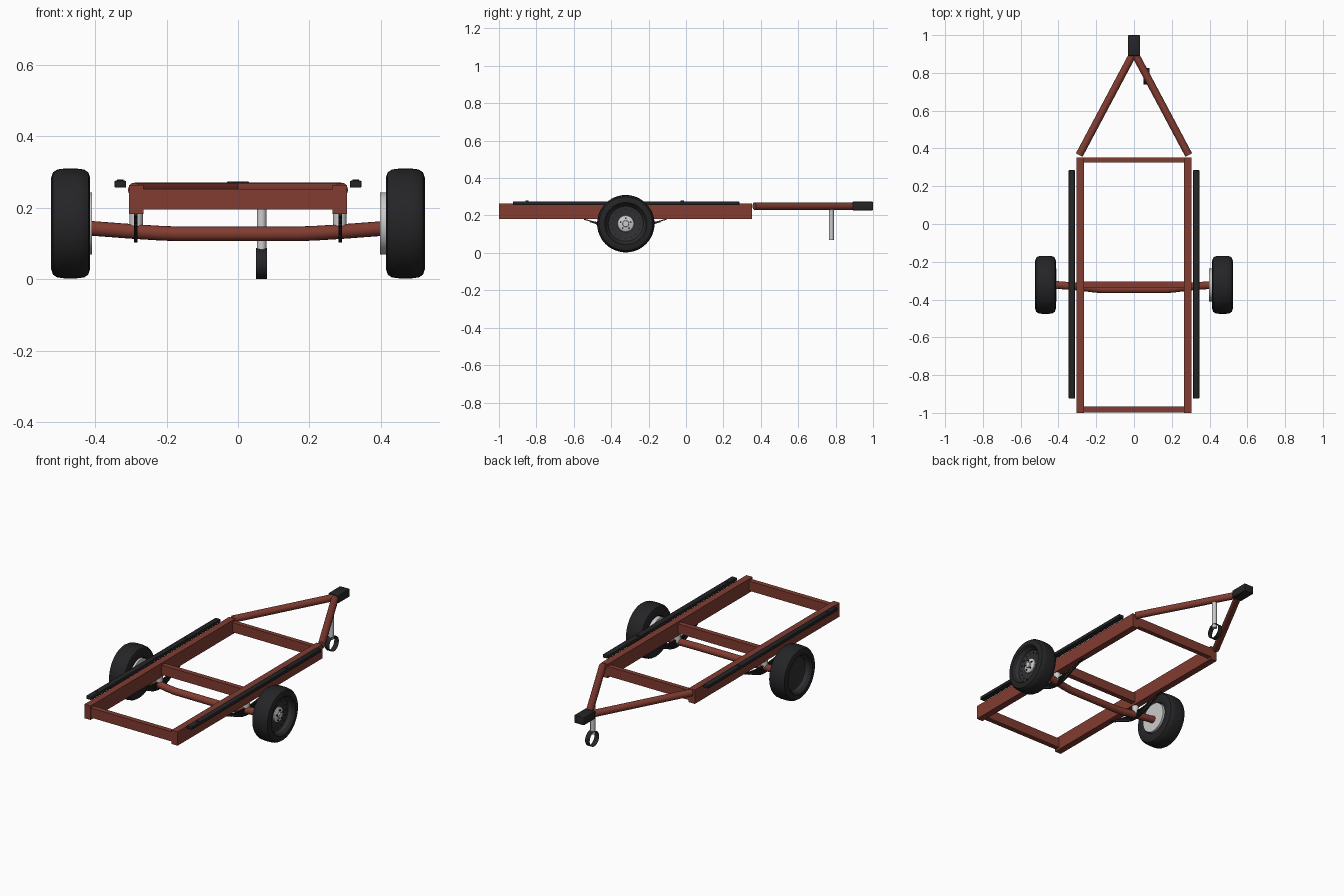
import bpy, bmesh, math
from mathutils import Vector

if "Cube" in bpy.data.objects:
    bpy.data.objects.remove(bpy.data.objects["Cube"])

def material(name, rgb):
    m = bpy.data.materials.new(name)
    m.diffuse_color = (*rgb, 1)
    m.use_nodes = True
    m.node_tree.nodes["Principled BSDF"].inputs["Base Color"].default_value = m.diffuse_color
    return m

RED = material("red_paint", (0.22, 0.045, 0.03))
BLACK = material("black", (0.018, 0.018, 0.02))
DARK = material("dark_rim", (0.03, 0.03, 0.033))

def finish(ob, mat, smooth=True):
    if mat:
        ob.data.materials.append(mat)
    bpy.ops.object.select_all(action='DESELECT')
    ob.select_set(True)
    bpy.context.view_layer.objects.active = ob
    if smooth:
        bpy.ops.object.shade_smooth_by_angle(angle=math.radians(35))
    return ob

def from_bmesh(name, bm, mat, smooth=True):
    bmesh.ops.recalc_face_normals(bm, faces=bm.faces)
    me = bpy.data.meshes.new(name)
    bm.to_mesh(me)
    bm.free()
    ob = bpy.data.objects.new(name, me)
    bpy.context.collection.objects.link(ob)
    return finish(ob, mat, smooth)

def box(name, lo, hi, mat, bevel=0.0):
    lo, hi = [min(a, b) for a, b in zip(lo, hi)], [max(a, b) for a, b in zip(lo, hi)]
    bm = bmesh.new()
    bmesh.ops.create_cube(bm, size=1)
    for v in bm.verts:
        v.co = Vector([(a + b) / 2 + c * (b - a) for a, b, c in zip(lo, hi, v.co)])
    if bevel:
        bmesh.ops.bevel(bm, geom=bm.edges[:], offset=bevel, segments=2, affect='EDGES', profile=0.5)
    return from_bmesh(name, bm, mat, bool(bevel))

def rod(name, a, b, r, mat=None, n=24, caps=True):
    a, b = Vector(a), Vector(b)
    bm = bmesh.new()
    bmesh.ops.create_cone(bm, cap_ends=caps, segments=n, radius1=r, radius2=r, depth=(b - a).length)
    q = (b - a).to_track_quat('Z', 'Y')
    for v in bm.verts:
        v.co = q @ v.co + (a + b) / 2
    return from_bmesh(name, bm, mat)

def lathe_x(name, profile, y, z, mat, n=48):
    # revolve (x, radius) points about an axis parallel to x
    bm = bmesh.new()
    vs = [bm.verts.new((x, y, z + r)) for x, r in profile]
    es = [bm.edges.new(p) for p in zip(vs, vs[1:])]
    bmesh.ops.spin(bm, geom=vs + es, cent=(0, y, z), axis=(1, 0, 0), angle=2 * math.pi, steps=n)
    bmesh.ops.remove_doubles(bm, verts=bm.verts[:], dist=1e-5)
    return from_bmesh(name, bm, mat)

def tube(name, pts, r, mat):
    cu = bpy.data.curves.new(name, 'CURVE')
    cu.dimensions = '3D'
    cu.bevel_depth, cu.bevel_resolution, cu.use_fill_caps = r, 6, True
    sp = cu.splines.new('POLY')
    sp.points.add(len(pts) - 1)
    for p, c in zip(sp.points, pts):
        p.co = (*c, 1)
    ob = bpy.data.objects.new(name, cu)
    bpy.context.collection.objects.link(ob)
    bpy.ops.object.select_all(action='DESELECT')
    ob.select_set(True)
    bpy.context.view_layer.objects.active = ob
    bpy.ops.object.convert(target='MESH')
    return finish(bpy.context.object, mat)

def leaf(name, x, y0, half, z_end, z_mid, thick, width, mat, n=16):
    # curved strip of a leaf spring
    bm = bmesh.new()
    rings = []
    for i in range(n + 1):
        t = -1 + 2 * i / n
        z = z_mid + (z_end - z_mid) * t * t
        rings.append([bm.verts.new((x + sx * width / 2, y0 + t * half, z + sz * thick / 2))
                      for sx, sz in ((-1, -1), (1, -1), (1, 1), (-1, 1))])
    for a, b in zip(rings, rings[1:]):
        for k in range(4):
            bm.faces.new((a[k], a[(k + 1) % 4], b[(k + 1) % 4], b[k]))
    bm.faces.new(rings[0])
    bm.faces.new(rings[-1])
    return from_bmesh(name, bm, mat)

# cross members
for label, y0, y1 in (("front", -0.997, -0.967), ("middle", -0.335, -0.305), ("rear", 0.326, 0.353)):
    box(label + "_cross_member", (-0.268, y0, 0.195), (0.268, y1, 0.252), RED)

# axle, bowed down and forward in the middle
tube("axle", [(s * x, y, z) for s, x, y, z in (
    (-1, 0.42, -0.322, 0.143), (-1, 0.30, -0.331, 0.134), (-1, 0.22, -0.341, 0.129),
    (-1, 0.17, -0.346, 0.127), (1, 0.17, -0.346, 0.127), (1, 0.22, -0.341, 0.129),
    (1, 0.30, -0.331, 0.134), (1, 0.42, -0.322, 0.143))], 0.0205, RED)

WY, WZ = -0.322, 0.156
TYRE = [(0.43, 0.086), (0.418, 0.092), (0.414, 0.105), (0.414, 0.128), (0.419, 0.143), (0.431, 0.151),
        (0.450, 0.1535), (0.487, 0.1535), (0.506, 0.151), (0.518, 0.143), (0.523, 0.128),
        (0.523, 0.113), (0.516, 0.106), (0.505, 0.102), (0.498, 0.098)]
RIM = [(0.507, 0.103), (0.502, 0.098), (0.488, 0.094), (0.486, 0.088), (0.486, 0.0)]
HUB = [(0.484, 0.045), (0.492, 0.043), (0.497, 0.036), (0.498, 0.018), (0.505, 0.016), (0.506, 0.0)]

for s, side in ((-1, "left"), (1, "right")):
    # frame rail, side bunk and drawbar
    box(side + "_rail", (s * 0.265, -1.0, 0.182), (s * 0.305, 0.353, 0.264), RED)
    box(side + "_bunk", (s * 0.313, -0.925, 0.256), (s * 0.346, 0.285, 0.276), BLACK, 0.004)
    for i, y in enumerate((-0.85, -0.02)):
        rod(f"{side}_bunk_bolt_{i}", (s * 0.33, y, 0.27), (s * 0.33, y, 0.279), 0.009, BLACK, 16)
    rod(side + "_drawbar", (s * 0.29, 0.365, 0.25), (0, 0.91, 0.25), 0.02, RED)
    # suspension
    rod(side + "_spring_seat", (s * 0.285, -0.328, 0.135), (s * 0.285, -0.328, 0.183), 0.019)
    for i in range(5):
        leaf(f"{side}_spring_leaf_{i}", s * 0.286, -0.325, 0.22 - 0.032 * i,
             0.180 - 0.013 * i, 0.146 - 0.01 * i, 0.006, 0.009, BLACK)
    # wheel
    lathe_x(side + "_tyre", [(s * x, r) for x, r in TYRE], WY, WZ, BLACK)
    lathe_x(side + "_rim", [(s * x, r) for x, r in RIM], WY, WZ, DARK)
    inner = 0.398 if s > 0 else 0.409
    rod(side + "_drum", (s * inner, WY, WZ), (s * 0.44, WY, WZ), 0.087, None, 40)
    if s > 0:
        lathe_x("hub", HUB, WY, WZ, None, 32)
        for i in range(5):
            a = 2 * math.pi * i / 5 + math.pi / 2
            y, z = WY + 0.029 * math.cos(a), WZ + 0.029 * math.sin(a)
            rod(f"lug_nut_{i}", (0.49, y, z), (0.504, y, z), 0.005, BLACK, 6)
        for i in range(16):
            a = 2 * math.pi * i / 16
            y, z = WY + 0.078 * math.cos(a), WZ + 0.078 * math.sin(a)
            rod(f"rim_stud_{i}", (0.48, y, z), (0.489, y, z), 0.005, BLACK, 8)

# coupler and jack with an open-ended jack wheel
box("coupler", (-0.032, 0.89, 0.227), (0.032, 1.0, 0.274), BLACK, 0.005)
rod("jack_post", (0.066, 0.777, 0.07), (0.066, 0.777, 0.238), 0.0135)
rod("jack_wheel", (0.051, 0.783, 0.044), (0.081, 0.783, 0.044), 0.044, BLACK, 32, caps=False)
